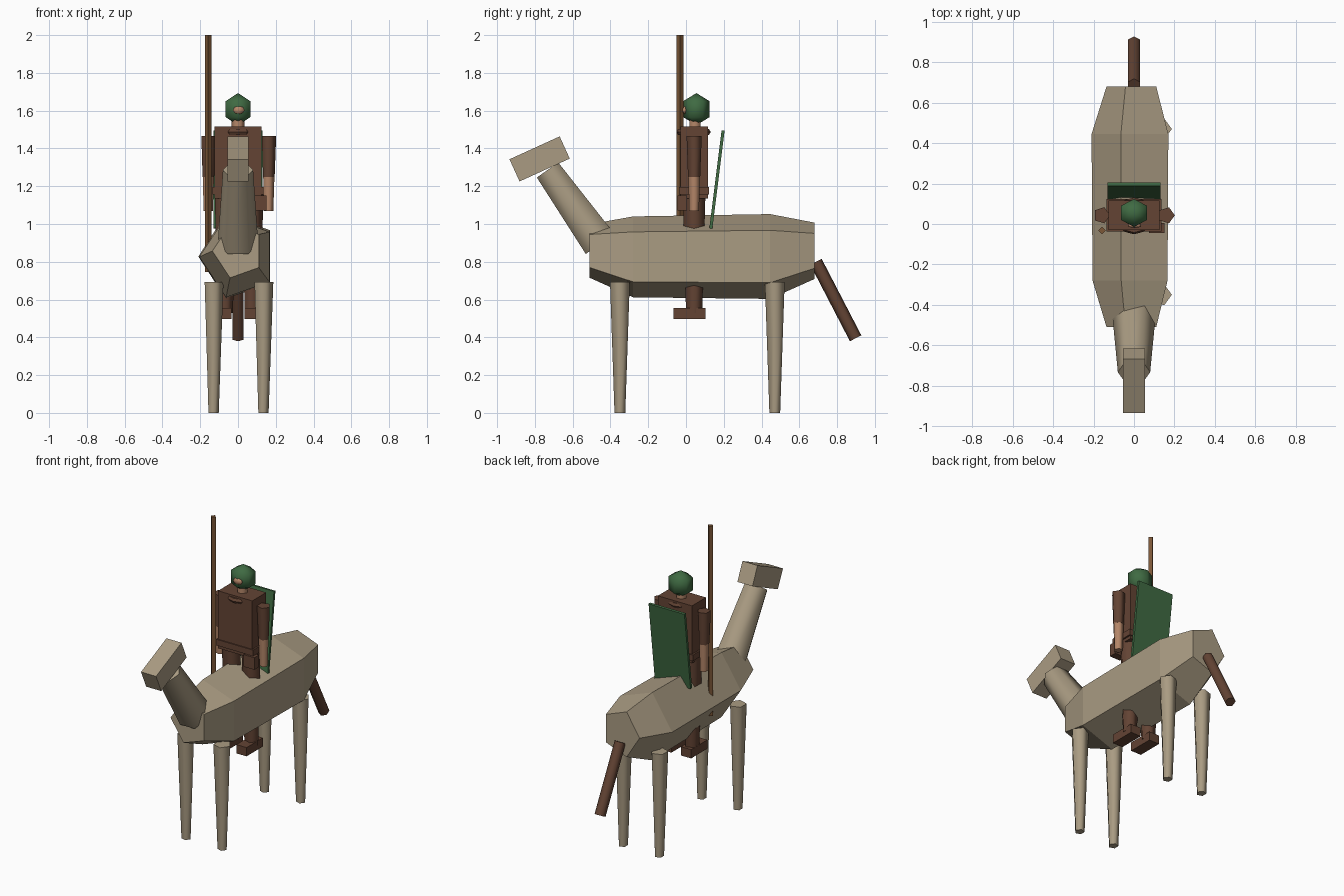
import bpy, bmesh, math
from mathutils import Vector

cube = bpy.data.objects.get("Cube")
if cube:
    bpy.data.objects.remove(cube, do_unlink=True)


def material(name, r, g, b):
    m = bpy.data.materials.new(name)
    m.use_nodes = True
    m.diffuse_color = (r, g, b, 1)
    m.node_tree.nodes["Principled BSDF"].inputs["Base Color"].default_value = (r, g, b, 1)
    return m


HIDE = material("tan_hide", 0.40, 0.33, 0.225)
LEATHER = material("brown_leather", 0.125, 0.057, 0.034)
GREEN = material("dark_green", 0.05, 0.145, 0.055)
SKIN = material("skin", 0.46, 0.24, 0.14)
WOOD = material("spear_wood", 0.20, 0.095, 0.038)


def finish(name, bm, mat):
    bmesh.ops.recalc_face_normals(bm, faces=bm.faces)
    me = bpy.data.meshes.new(name)
    bm.to_mesh(me)
    bm.free()
    me.materials.append(mat)
    ob = bpy.data.objects.new(name, me)
    bpy.context.collection.objects.link(ob)
    return ob


def loft(name, rings, mat, smooth=False):
    """Skin a list of point rings and cap both ends."""
    bm = bmesh.new()
    loops = [[bm.verts.new(p) for p in ring] for ring in rings]
    n = len(loops[0])
    for a, b in zip(loops, loops[1:]):
        for i in range(n):
            j = (i + 1) % n
            bm.faces.new((a[i], a[j], b[j], b[i])).smooth = smooth
    bm.faces.new(loops[0])
    bm.faces.new(loops[-1])
    return finish(name, bm, mat)


def rod(name, start, end, r0, r1, sides, mat, phase=0.0, smooth=True):
    """Tapered prism between two points lying in a plane of constant x."""
    p, q = Vector(start), Vector(end)
    u = Vector((1, 0, 0))
    v = (q - p).normalized().cross(u)
    angles = [phase + math.tau * i / sides for i in range(sides)]
    rings = [[c + r * (u * math.cos(a) + v * math.sin(a)) for a in angles]
             for c, r in ((p, r0), (q, r1))]
    return loft(name, rings, mat, smooth)


def box(name, centre, size, mat, tilt=0.0):
    bm = bmesh.new()
    bmesh.ops.create_cube(bm, size=1)
    bmesh.ops.scale(bm, vec=size, verts=bm.verts)
    ob = finish(name, bm, mat)
    ob.location = centre
    ob.rotation_euler.x = math.radians(tilt)
    return ob


def ball(name, centre, size, segments, rings, mat):
    bm = bmesh.new()
    bmesh.ops.create_uvsphere(bm, u_segments=segments, v_segments=rings, radius=1)
    bmesh.ops.scale(bm, vec=size, verts=bm.verts)
    for f in bm.faces:
        f.smooth = True
    ob = finish(name, bm, mat)
    ob.location = centre
    return ob


# Animal body: five-sided barrel given as (y, centre z, x radius, z radius)
stations = [(-0.51, 0.857, 0.136, 0.149), (-0.28, 0.826, 0.205, 0.225),
            (0.445, 0.828, 0.21, 0.236), (0.68, 0.858, 0.136, 0.157)]
turns = [math.pi + math.tau * i / 5 for i in range(5)]
loft("body", [[(rx * math.cos(a), y, z + rz * math.sin(a)) for a in turns]
              for y, z, rx, rz in stations], HIDE)

# Animal legs, neck, head and tail
for side, x in (("left", 0.132), ("right", -0.132)):
    for end, y in (("front", -0.35), ("rear", 0.47)):
        rod(f"{end}_{side}_leg", (x, y, 0), (x, y, 0.692), 0.03, 0.055, 5, HIDE)
rod("neck", (0, -0.455, 0.895), (0, -0.733, 1.286), 0.107, 0.08, 6, HIDE)
box("animal_head", (0, -0.775, 1.3445), (0.11, 0.292, 0.129), HIDE, 24.5)
rod("tail", (0, 0.688, 0.80), (0, 0.898, 0.395), 0.034, 0.034, 6, LEATHER, math.pi / 2)

# Rider limbs, the same on both sides
MID = 0.043
for side, s in (("left", 1), ("right", -1)):
    ax, lx = 0.16 * s, 0.072 * s
    rod(f"{side}_sleeve", (ax, MID, 1.25), (ax, MID, 1.465), 0.034, 0.042, 5, LEATHER)
    rod(f"{side}_forearm", (ax, MID, 1.07), (ax, MID, 1.255), 0.027, 0.033, 5, SKIN)
    rod(f"{side}_rider_leg", (lx, MID, 0.53), (lx, MID, 1.16), 0.045, 0.063, 5, LEATHER)
    box(f"{side}_boot", (lx, 0.018, 0.526), (0.075, 0.17, 0.058), LEATHER)

# Rider torso and gear
box("torso", (0, MID, 1.325), (0.25, 0.146, 0.38), LEATHER)
box("belt", (0, MID, 1.175), (0.272, 0.16, 0.04), LEATHER)
box("pouch", (0.112, -0.02, 1.112), (0.078, 0.05, 0.08), LEATHER)
bpy.ops.mesh.primitive_torus_add(location=(0, 0.04, 1.487), major_radius=0.073,
                                 minor_radius=0.018, major_segments=12, minor_segments=6)
collar = bpy.context.object
collar.name = "collar"
collar.data.materials.append(LEATHER)

# Rider head
rod("rider_neck", (0, 0.047, 1.50), (0, 0.047, 1.56), 0.034, 0.034, 6, SKIN)
ball("helmet", (0, 0.055, 1.608), (0.087, 0.08, 0.085), 6, 3, GREEN)
ball("face", (0.004, -0.008, 1.603), (0.036, 0.012, 0.022), 6, 4, SKIN)

# Shield on the back and upright spear
box("shield", (0, 0.164, 1.236), (0.262, 0.016, 0.522), GREEN, -7.1)
rod("spear", (-0.158, -0.032, 0.745), (-0.158, -0.032, 2.0), 0.018, 0.018, 4, WOOD, smooth=False)
